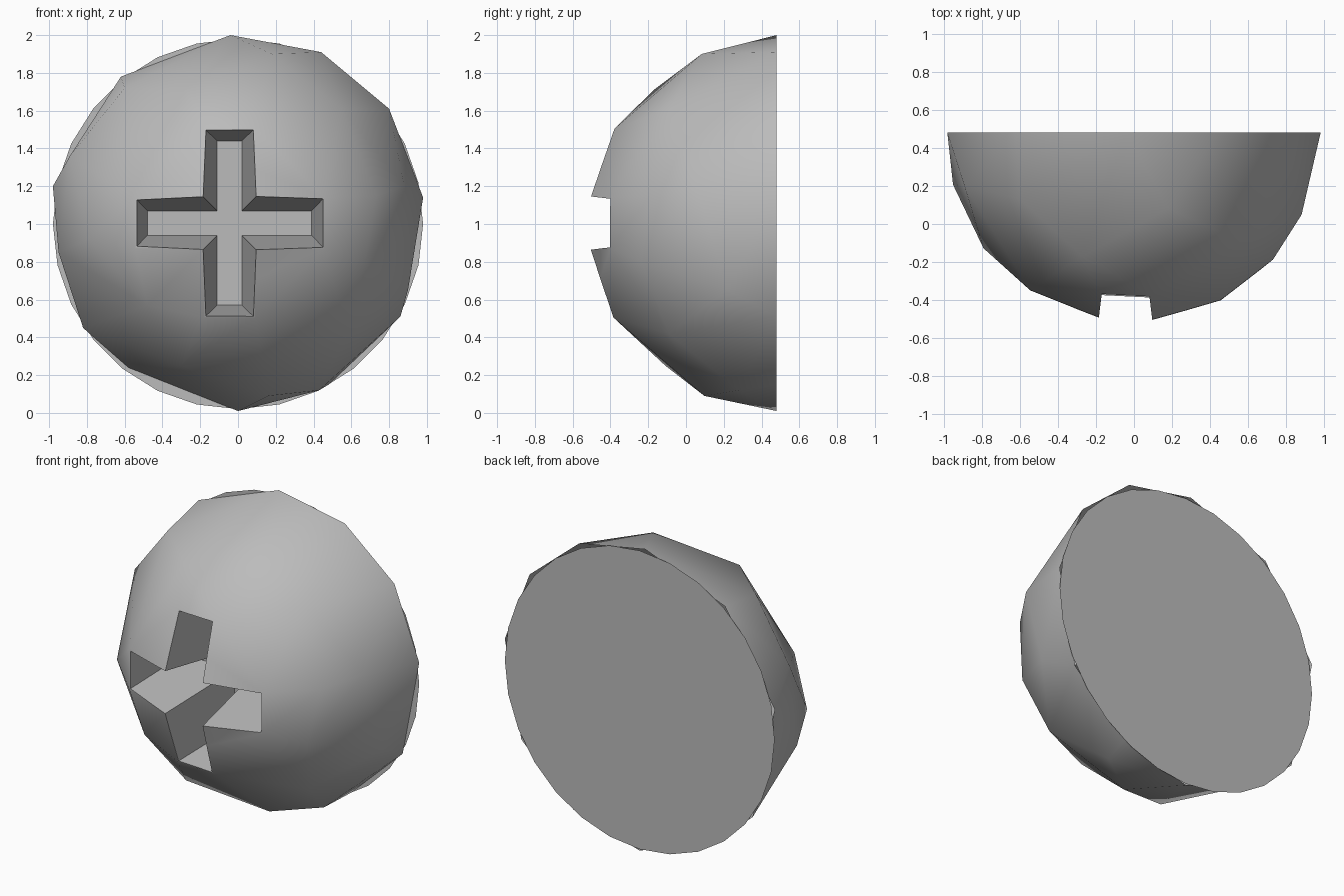
import bpy, bmesh, math

cube = bpy.data.objects.get("Cube")
if cube:
    bpy.data.objects.remove(cube)

BACK = 0.48          # y of the flat back plane
CX, CZ = -0.045, 1.005   # middle of the cross recess

metal = bpy.data.materials.new("grey_metal")
metal.use_nodes = True
grey = (0.5, 0.5, 0.5, 1)
metal.diffuse_color = grey
metal.node_tree.nodes["Principled BSDF"].inputs["Base Color"].default_value = grey


def make_object(name, bm):
    bmesh.ops.recalc_face_normals(bm, faces=bm.faces)
    mesh = bpy.data.meshes.new(name)
    bm.to_mesh(mesh)
    bm.free()
    mesh.materials.append(metal)
    obj = bpy.data.objects.new(name, mesh)
    bpy.context.collection.objects.link(obj)
    return obj


def cross_outline(length, width):
    """Corners of a plus shape, arm by arm."""
    corners = []
    for turn in range(4):
        c, s = round(math.cos(turn * math.pi / 2)), round(math.sin(turn * math.pi / 2))
        for u, v in ((width, -width), (length, -width), (length, width)):
            corners.append((CX + c * u - s * v, CZ + s * u + c * v))
    return corners


# Faceted dome: corner points (x, z) dropped onto a unit sphere
rim = [(-.04, 2), (.44, 1.91), (.8, 1.61), (.98, 1.14), (.86, .51), (.48, .15),
       (0, .01), (-.58, .24), (-.82, .45), (-.98, 1.2), (-.62, 1.78)]
facets = [(.55, 1.61), (.18, 1.9), (-.6, 1.72), (-.27, 1.71), (-.89, 1.36),
          (.73, 1.15), (.88, 1.2), (.67, .8), (-.79, .92), (-.48, .57), (.58, .42),
          (.9, .65), (.43, .12), (.16, .09), (-.95, .85), (-.3, .25)]
facets += cross_outline(0.5, 0.135)

bm = bmesh.new()
for x, z in rim:
    bm.verts.new((x, BACK, z))
for x, z in facets:
    depth = math.sqrt(max(0, 1 - x * x - (z - 1) ** 2))
    bm.verts.new((x, BACK - depth, z))
hull = bmesh.ops.convex_hull(bm, input=bm.verts)
loose = [v for v in bm.verts if not v.link_faces]
bmesh.ops.delete(bm, geom=loose, context="VERTS")
dome = make_object("dome", bm)

# Tapered cross cutter
bm = bmesh.new()
rings = []
for y, length, width in ((-0.7, 0.53, 0.165), (0.12, 0.435, 0.065)):
    rings.append([bm.verts.new((x, y, z)) for x, z in cross_outline(length, width)])
for ring in rings:
    bm.faces.new(ring)
for i in range(len(rings[0])):
    j = i - 1
    bm.faces.new((rings[0][j], rings[0][i], rings[1][i], rings[1][j]))
cutter = make_object("cross_cutter", bm)
cutter.hide_render = True

# Cut the recess
bpy.context.view_layer.objects.active = dome
dome.select_set(True)
cut = dome.modifiers.new("recess", "BOOLEAN")
cut.operation = "DIFFERENCE"
cut.solver = "EXACT"
cut.object = cutter
bpy.ops.object.modifier_apply(modifier=cut.name)
bpy.data.objects.remove(cutter)

# Open the back of the dome; the round plate closes it
bm = bmesh.new()
bm.from_mesh(dome.data)
back = [f for f in bm.faces if all(v.co.y > BACK - 0.001 for v in f.verts)]
bmesh.ops.delete(bm, geom=back, context="FACES")
bm.to_mesh(dome.data)
bm.free()
bpy.ops.object.shade_smooth_by_angle(angle=math.radians(40))

# Flat round back plate
bm = bmesh.new()
bm.faces.new([bm.verts.new((0.98 * math.cos(a), BACK, 1 + 0.98 * math.sin(a)))
              for a in (math.tau * i / 28 for i in range(28))])
for f in bm.faces:
    f.normal_update()
    if f.normal.y < 0:
        f.normal_flip()
plate = bpy.data.meshes.new("back_plate")
bm.to_mesh(plate)
bm.free()
plate.materials.append(metal)
bpy.context.collection.objects.link(bpy.data.objects.new("back_plate", plate))
